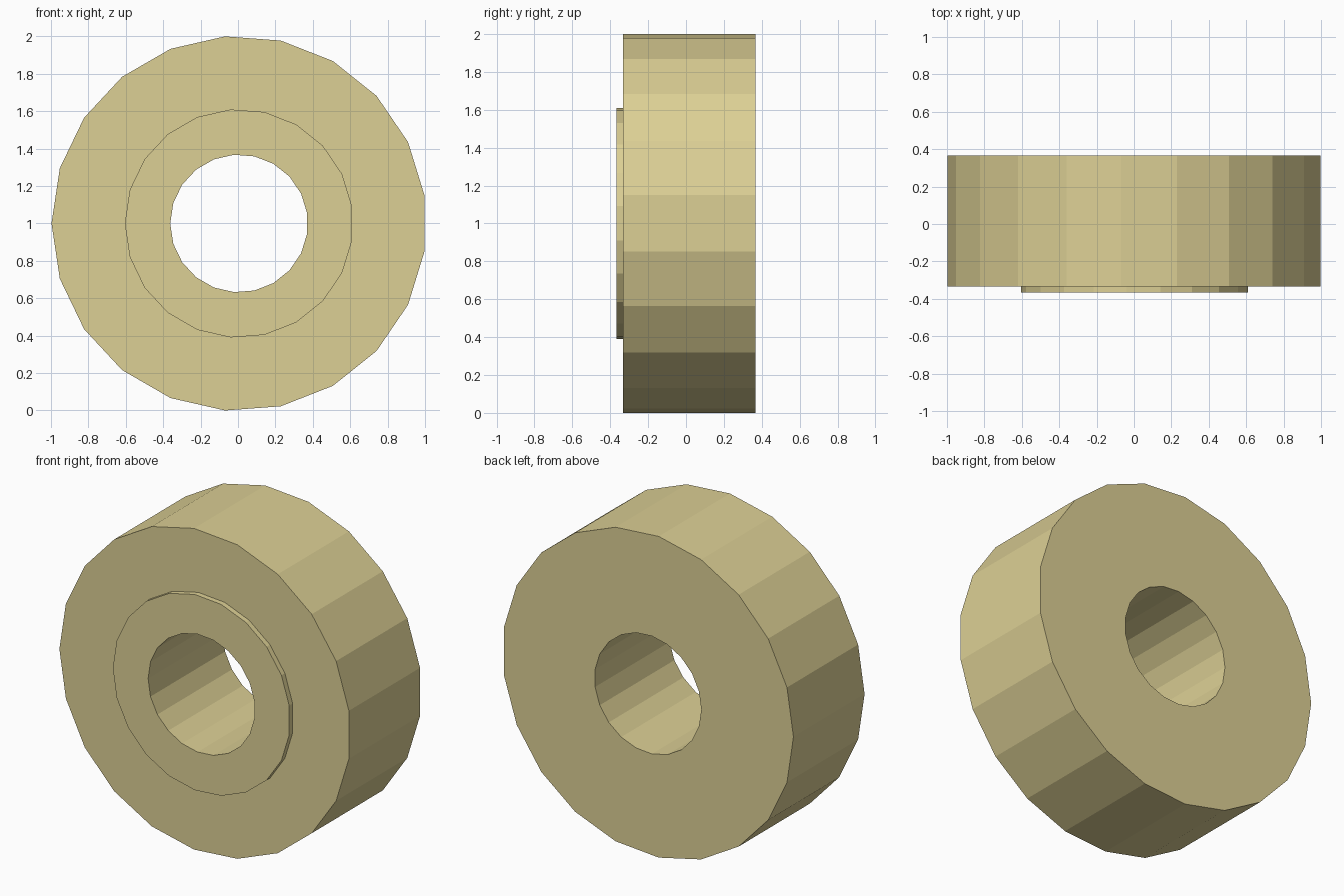
import bpy, bmesh, math

if "Cube" in bpy.data.objects:
    bpy.data.objects.remove(bpy.data.objects["Cube"])

SIDES = 21
R_OUT, R_HUB, R_HOLE = 1.0028, 0.611, 0.368
Y_HUB, Y_FRONT, Y_BACK = -0.367, -0.333, 0.367
X_OFF = R_OUT * (1 - math.cos(math.pi / SIDES)) / 2  # centres the odd-sided outline

# Closed cross-section (radius, y): hole, raised hub, tread, back
profile = [(R_HOLE, Y_HUB), (R_HUB, Y_HUB), (R_HUB, Y_FRONT),
           (R_OUT, Y_FRONT), (R_OUT, Y_BACK), (R_HOLE, Y_BACK)]

# Wheel: revolve the cross-section around the y axis
bm = bmesh.new()
rings = []
for i in range(SIDES):
    a = math.pi + 2 * math.pi * i / SIDES
    rings.append([bm.verts.new((X_OFF + r * math.cos(a), y, 1 + r * math.sin(a)))
                  for r, y in profile])
n = len(profile)
for i in range(SIDES):
    a, b = rings[i], rings[(i + 1) % SIDES]
    for j in range(n):
        k = (j + 1) % n
        bm.faces.new((a[j], b[j], b[k], a[k]))
bmesh.ops.recalc_face_normals(bm, faces=bm.faces)

mesh = bpy.data.meshes.new("wheel")
bm.to_mesh(mesh)
bm.free()
wheel = bpy.data.objects.new("wheel", mesh)
bpy.context.collection.objects.link(wheel)

# Sandy yellow colour
mat = bpy.data.materials.new("sand_yellow")
mat.diffuse_color = (0.72, 0.63, 0.30, 1)
mat.use_nodes = True
mat.node_tree.nodes["Principled BSDF"].inputs["Base Color"].default_value = mat.diffuse_color
mesh.materials.append(mat)
